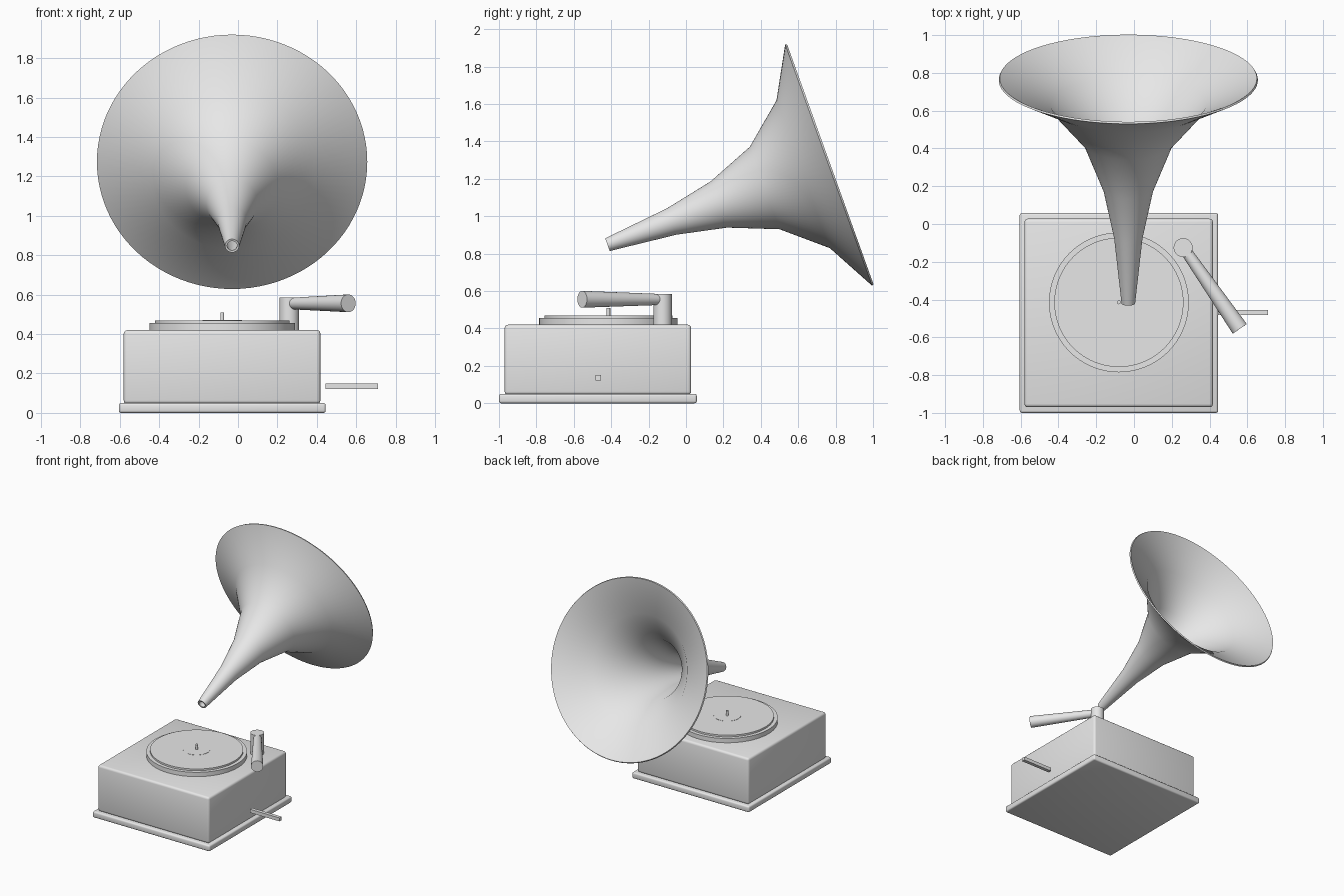
import bpy, math
from mathutils import Vector

if "Cube" in bpy.data.objects:
    bpy.data.objects.remove(bpy.data.objects["Cube"])

grey = bpy.data.materials.new("light grey")
grey.diffuse_color = (0.8, 0.8, 0.8, 1)
grey.use_nodes = True
grey.node_tree.nodes["Principled BSDF"].inputs["Base Color"].default_value = grey.diffuse_color


def finish(ob, name, bevel=0):
    ob.name = name
    ob.data.materials.append(grey)
    if bevel:
        m = ob.modifiers.new("bevel", 'BEVEL')
        m.width, m.segments = bevel, 3
    bpy.ops.object.select_all(action='DESELECT')
    ob.select_set(True)
    bpy.context.view_layer.objects.active = ob
    if bevel:
        bpy.ops.object.modifier_apply(modifier="bevel")
    bpy.ops.object.shade_smooth_by_angle(angle=math.radians(35))
    return ob


def box(name, lo, hi, bevel=0):
    lo, hi = Vector(lo), Vector(hi)
    bpy.ops.mesh.primitive_cube_add(size=1, location=(lo + hi) / 2)
    ob = bpy.context.object
    ob.scale = hi - lo
    bpy.ops.object.transform_apply(location=False, rotation=False, scale=True)
    return finish(ob, name, bevel)


def rod(name, a, b, r1, r2=None, sides=48):
    a, b = Vector(a), Vector(b)
    bpy.ops.mesh.primitive_cone_add(vertices=sides, radius1=r1, radius2=r1 if r2 is None else r2,
                                    depth=(b - a).length, location=(a + b) / 2)
    ob = bpy.context.object
    ob.rotation_euler = (b - a).to_track_quat('Z', 'Y').to_euler()
    return finish(ob, name)


# Cabinet
box("plinth", (-0.605, -1.0, 0), (0.445, 0.058, 0.05), 0.012)
box("cabinet", (-0.58, -0.97, 0.045), (0.418, 0.028, 0.42), 0.018)

# Turntable, record and spindle
cx, cy = -0.08, -0.415
rod("platter", (cx, cy, 0.415), (cx, cy, 0.455), 0.37, sides=96)
rod("record", (cx, cy, 0.455), (cx, cy, 0.469), 0.342, sides=96)
rod("record_label", (cx, cy, 0.468), (cx, cy, 0.4705), 0.1)
rod("spindle", (cx, cy, 0.46), (cx, cy, 0.51), 0.01, sides=24)

# Tone arm
rod("arm_post", (0.26, -0.125, 0.415), (0.26, -0.125, 0.585), 0.05)
rod("tone_arm", (0.283, -0.155, 0.555), (0.56, -0.555, 0.556), 0.03, 0.045)

# Crank
box("crank", (0.445, -0.483, 0.122), (0.71, -0.455, 0.15))

# Horn: profile (distance along axis, radius) revolved, then tilted
profile = [(0, 0.036), (0.366, 0.075), (0.633, 0.131), (0.893, 0.234), (1.112, 0.42), (1.257, 0.686)]
N = 96
verts = [(r * math.cos(2 * math.pi * i / N), r * math.sin(2 * math.pi * i / N), t)
         for t, r in profile for i in range(N)]
faces = [(k * N + i, k * N + (i + 1) % N, (k + 1) * N + (i + 1) % N, (k + 1) * N + i)
         for k in range(len(profile) - 1) for i in range(N)]
mesh = bpy.data.meshes.new("horn")
mesh.from_pydata(verts, [], faces)
horn = bpy.data.objects.new("horn", mesh)
bpy.context.collection.objects.link(horn)
horn.location = (-0.03, -0.42, 0.848)
horn.rotation_euler = Vector((0, 0.941, 0.339)).to_track_quat('Z', 'Y').to_euler()
bpy.context.view_layer.objects.active = horn
s = horn.modifiers.new("shell", 'SOLIDIFY')
s.thickness, s.offset = 0.011, -1
bpy.ops.object.modifier_apply(modifier="shell")
finish(horn, "horn")
